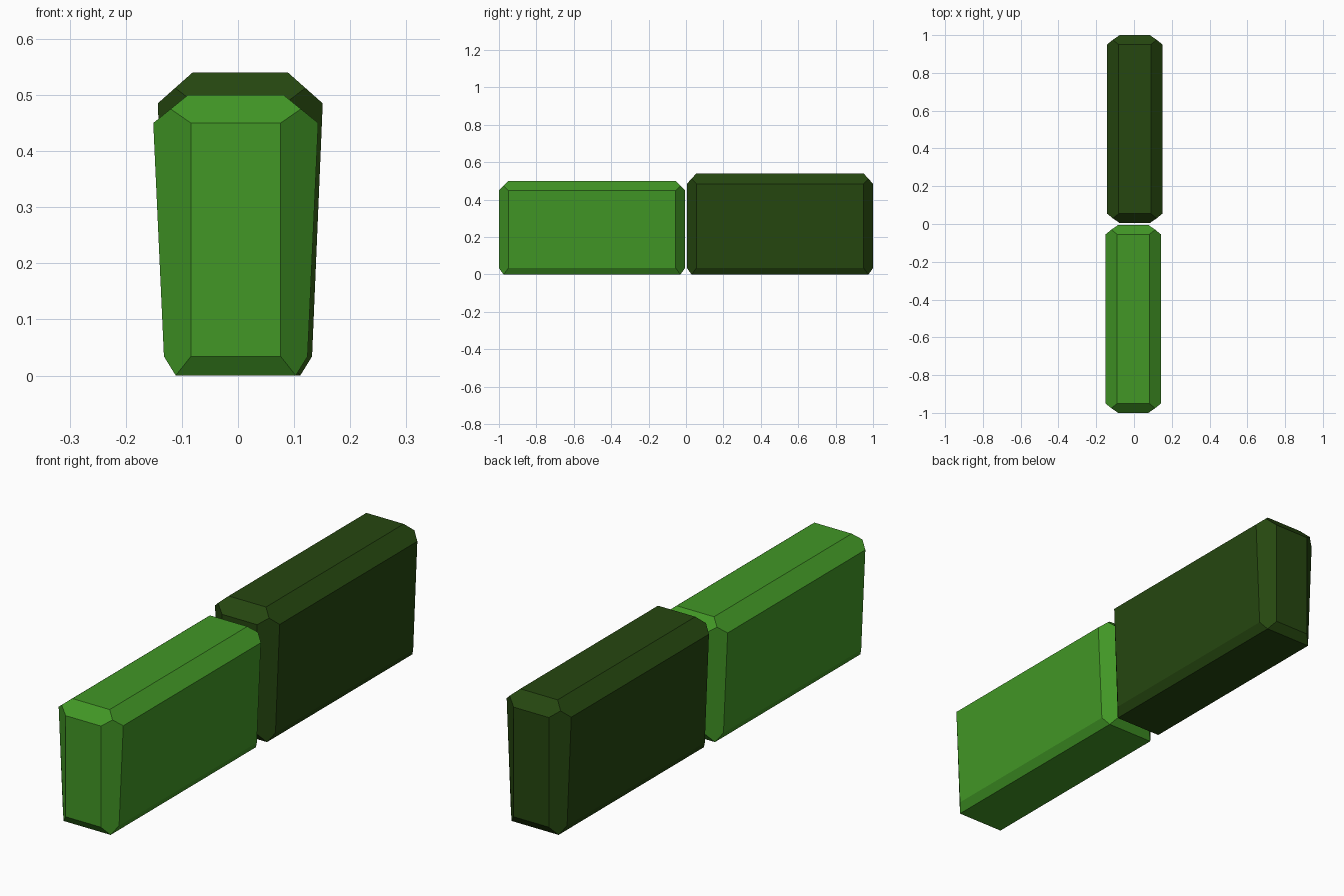
import bpy
import bmesh

cube = bpy.data.objects.get("Cube")
if cube:
    bpy.data.objects.remove(cube, do_unlink=True)


def make_material(name, color):
    mat = bpy.data.materials.new(name)
    mat.use_nodes = True
    mat.diffuse_color = color
    bsdf = mat.node_tree.nodes["Principled BSDF"]
    bsdf.inputs["Base Color"].default_value = color
    bsdf.inputs["Roughness"].default_value = 0.9
    return mat


def hedge_block(name, center, half_length, shoulder, height, mat):
    """Tapered block with mitred chamfers, cut flat at the ground."""
    cham = 0.05
    # Half width, inset from the end and height of each corner point
    corner = {
        "top": (0.085, cham, height),
        "top_miter": (0.116, cham / 2, (shoulder + height) / 2),
        "end_high": (0.08, 0, shoulder),
        "side_high": (0.147, cham, shoulder),
        "end_low": (0.08, 0, 0.034),
        "side_low": (0.128, cham, 0.034),
        "base": (0.107, cham / 2, 0),
    }
    bm = bmesh.new()
    v = {}
    for sx in (-1, 1):
        for sy in (-1, 1):
            for key, (x, inset, z) in corner.items():
                v[key, sx, sy] = bm.verts.new((sx * x, sy * (half_length - inset), z))

    def face(*keys):
        bm.faces.new([v[k] for k in keys])

    # Top and base
    for key in ("top", "base"):
        face((key, -1, -1), (key, 1, -1), (key, 1, 1), (key, -1, 1))

    for s in (-1, 1):
        # Ends: panel, upper chamfer, lower chamfer
        face(("end_high", -1, s), ("end_high", 1, s), ("end_low", 1, s), ("end_low", -1, s))
        face(("top", -1, s), ("top", 1, s), ("top_miter", 1, s),
             ("end_high", 1, s), ("end_high", -1, s), ("top_miter", -1, s))
        face(("end_low", -1, s), ("end_low", 1, s), ("base", 1, s), ("base", -1, s))
        # Long sides: panel, upper chamfer, lower chamfer
        face(("side_high", s, -1), ("side_high", s, 1), ("side_low", s, 1), ("side_low", s, -1))
        face(("top", s, -1), ("top", s, 1), ("top_miter", s, 1),
             ("side_high", s, 1), ("side_high", s, -1), ("top_miter", s, -1))
        face(("side_low", s, -1), ("side_low", s, 1), ("base", s, 1), ("base", s, -1))
        # Upright corner chamfers
        for t in (-1, 1):
            face(("top_miter", s, t), ("side_high", s, t), ("side_low", s, t),
                 ("base", s, t), ("end_low", s, t), ("end_high", s, t))

    bmesh.ops.recalc_face_normals(bm, faces=bm.faces)
    mesh = bpy.data.meshes.new(name)
    bm.to_mesh(mesh)
    bm.free()
    mesh.materials.append(mat)
    obj = bpy.data.objects.new(name, mesh)
    obj.location = (*center, 0)
    bpy.context.collection.objects.link(obj)
    return obj


light_green = make_material("light leaf green", (0.054, 0.31, 0.019, 1))
dark_green = make_material("dark leaf green", (0.019, 0.063, 0.005, 1))

# Two hedges end to end
hedge_block("light_hedge", (-0.004, -0.5025), 0.4975, 0.45, 0.50, light_green)
hedge_block("dark_hedge", (0.004, 0.5025), 0.4975, 0.485, 0.54, dark_green)
